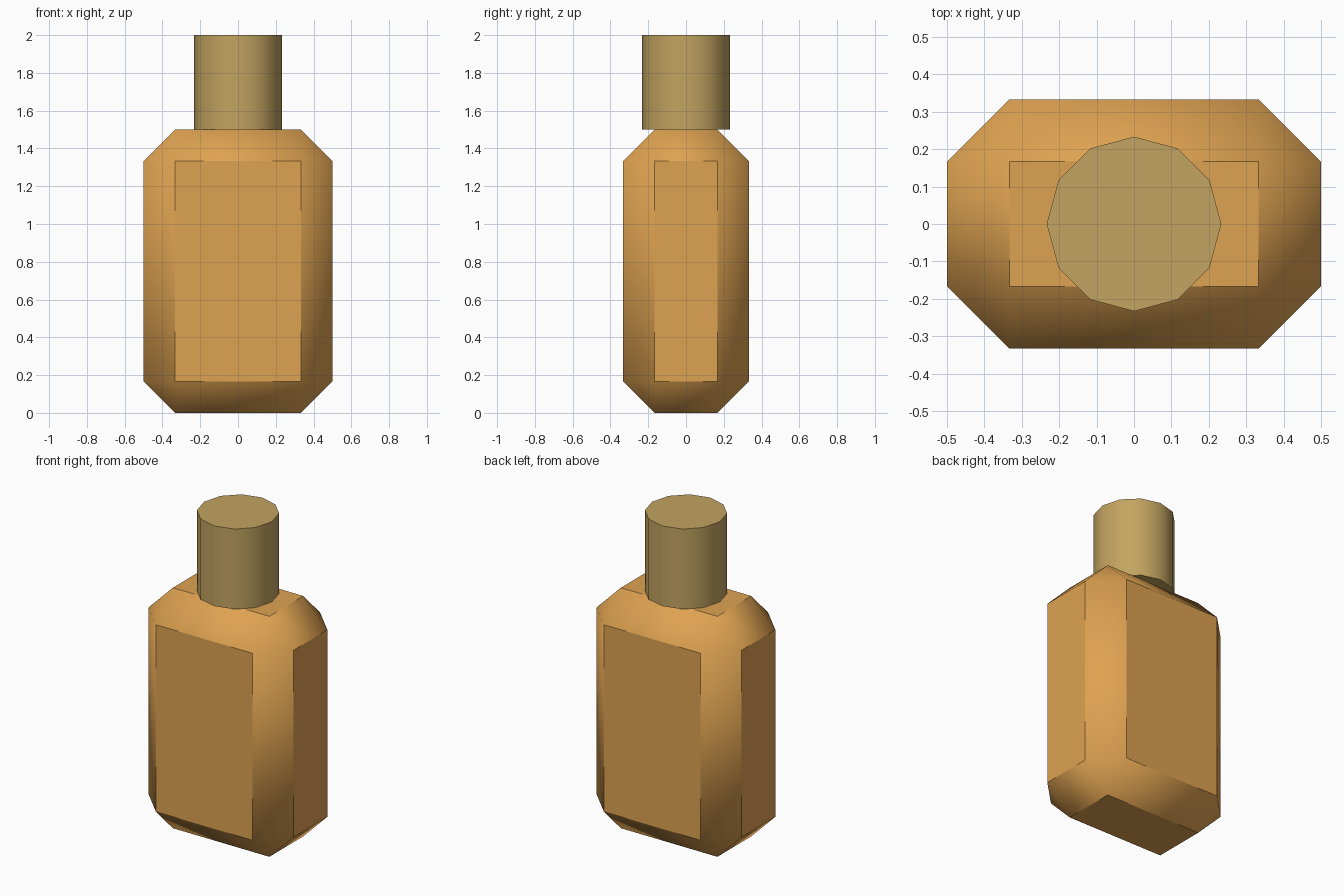
import bpy, bmesh, math

if "Cube" in bpy.data.objects:
    bpy.data.objects.remove(bpy.data.objects["Cube"])


def material(name, srgb):
    m = bpy.data.materials.new(name)
    lin = [((c / 255 + 0.055) / 1.055) ** 2.4 for c in srgb]
    m.diffuse_color = (*lin, 1)
    m.use_nodes = True
    m.node_tree.nodes["Principled BSDF"].inputs["Base Color"].default_value = m.diffuse_color
    return m


def finish(bm, name, mat):
    bmesh.ops.recalc_face_normals(bm, faces=bm.faces)
    mesh = bpy.data.meshes.new(name)
    bm.to_mesh(mesh)
    bm.free()
    mesh.materials.append(mat)
    ob = bpy.data.objects.new(name, mesh)
    bpy.context.collection.objects.link(ob)
    bpy.ops.object.select_all(action='DESELECT')
    ob.select_set(True)
    bpy.context.view_layer.objects.active = ob
    # 45 degree chamfer borders stay sharp, 35 degree corners blend
    bpy.ops.object.shade_smooth_by_angle(angle=math.radians(40))
    return ob


amber = material("amber_glass", (222, 162, 81))
brass = material("brass_cap", (195, 164, 97))

# Bottle body: box with broad single-step chamfers
bm = bmesh.new()
bmesh.ops.create_cube(bm, size=1)
for v in bm.verts:
    v.co.x *= 1.0
    v.co.y *= 2 / 3
    v.co.z = (v.co.z + 0.5) * 1.5
bmesh.ops.bevel(bm, geom=bm.edges[:], offset=1 / 6, offset_type='OFFSET',
                segments=1, affect='EDGES', profile=0.5)
finish(bm, "bottle_body", amber)

# Cap: twelve-sided cylinder with corners on the axes
bm = bmesh.new()
rings = [[bm.verts.new((0.2333 * math.cos(i * math.pi / 6),
                        0.2333 * math.sin(i * math.pi / 6), z))
          for i in range(12)] for z in (1.5, 2.0)]
for i in range(12):
    j = (i + 1) % 12
    bm.faces.new((rings[0][i], rings[0][j], rings[1][j], rings[1][i]))
for ring in rings:
    bm.faces.new(ring)
finish(bm, "cap", brass)
